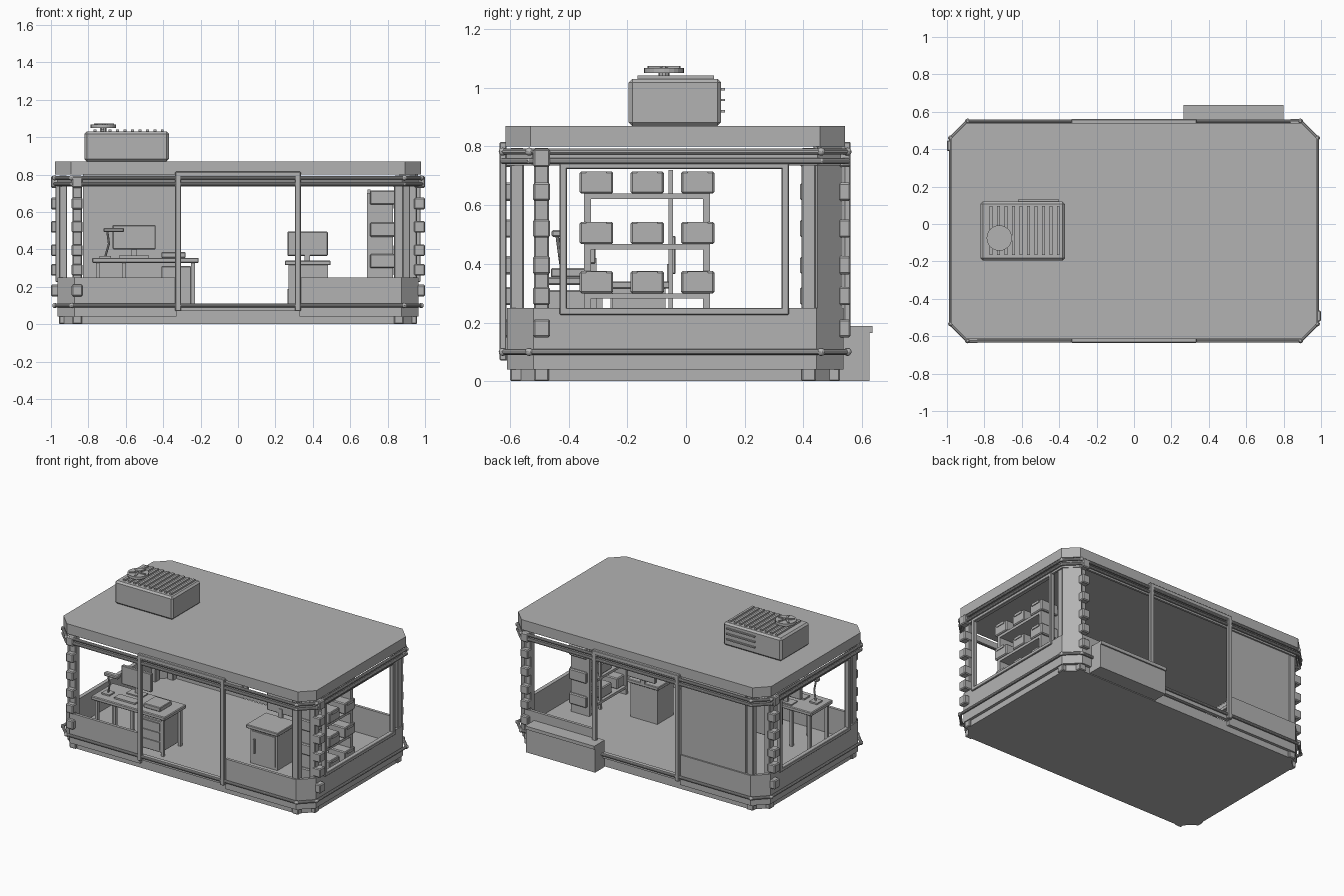
import bpy, bmesh, math
from mathutils import Matrix, Vector

cube = bpy.data.objects.get("Cube")
if cube:
    bpy.data.objects.remove(cube)

grey = bpy.data.materials.new("plain_grey")
grey.use_nodes = True
grey.diffuse_color = (0.45, 0.45, 0.45, 1)
grey.node_tree.nodes["Principled BSDF"].inputs["Base Color"].default_value = (0.45, 0.45, 0.45, 1)

MID = -0.037            # centre line of the cabin in y
HALF_X, HALF_Y, CUT = 0.955, 0.563, 0.085


def finish(name, bm, bevel=0):
    bmesh.ops.recalc_face_normals(bm, faces=bm.faces)
    mesh = bpy.data.meshes.new(name)
    bm.to_mesh(mesh)
    bm.free()
    obj = bpy.data.objects.new(name, mesh)
    mesh.materials.append(grey)
    bpy.context.collection.objects.link(obj)
    if bevel:
        mod = obj.modifiers.new("soft_edges", 'BEVEL')
        mod.width, mod.segments = bevel, 1
    return obj


def box(name, xs, ys, zs, bevel=0):
    bm = bmesh.new()
    lo, hi = Vector((xs[0], ys[0], zs[0])), Vector((xs[1], ys[1], zs[1]))
    size = hi - lo
    place = Matrix.Translation((lo + hi) / 2) @ Matrix.Diagonal((*map(abs, size), 1))
    bmesh.ops.create_cube(bm, size=1, matrix=place)
    return finish(name, bm, bevel)


def around(centre, half):
    return (centre - half, centre + half)


def side(s, a, b):
    return tuple(sorted((s * a, s * b)))


def octagon(hx, hy, cut):
    quarter = [(hx - cut, hy), (hx, hy - cut)]
    half = quarter + [(x, -y) for x, y in reversed(quarter)]
    return [(x, y + MID) for x, y in half + [(-x, -y) for x, y in half]]


def prism(name, outline, z0, z1):
    bm = bmesh.new()
    face = bm.faces.new([bm.verts.new((x, y, z0)) for x, y in outline])
    top = bmesh.ops.extrude_face_region(bm, geom=[face])["geom"]
    bmesh.ops.translate(bm, vec=(0, 0, z1 - z0), verts=[v for v in top if isinstance(v, bmesh.types.BMVert)])
    return finish(name, bm)


def strip(name, path, z0, z1, thick=0.02):
    bm = bmesh.new()
    low = [bm.verts.new((x, y, z0)) for x, y in path]
    high = [bm.verts.new((x, y, z1)) for x, y in path]
    for i in range(len(path) - 1):
        bm.faces.new((low[i], low[i + 1], high[i + 1], high[i]))
    obj = finish(name, bm)
    mod = obj.modifiers.new("thickness", 'SOLIDIFY')
    mod.thickness, mod.offset, mod.use_even_offset = thick, 0, True
    return obj


def rod(bm, a, b, radius):
    a, b = Vector(a), Vector(b)
    turn = (b - a).to_track_quat('Z', 'Y').to_matrix().to_4x4()
    bmesh.ops.create_cone(bm, cap_ends=True, segments=10, radius1=radius, radius2=radius,
                          depth=(b - a).length, matrix=Matrix.Translation((a + b) / 2) @ turn)


def pipe(name, points, radius, closed=False, ball=0):
    bm = bmesh.new()
    ends = points[1:] + points[:1] if closed else points[1:]
    for a, b in zip(points, ends):
        rod(bm, a, b, radius)
    for p in points:
        bmesh.ops.create_uvsphere(bm, u_segments=10, v_segments=6, radius=ball or radius,
                                  matrix=Matrix.Translation(p))
    obj = finish(name, bm)
    bpy.context.view_layer.objects.active = obj
    obj.select_set(True)
    bpy.ops.object.shade_smooth_by_angle()
    obj.select_set(False)


# Floor and roof
prism("floor_slab", octagon(0.945, 0.55, CUT), 0, 0.07)
prism("roof", octagon(0.978, 0.578, CUT), 0.80, 0.87)

# Low walls, split by the front and back doorways
front, back = MID - HALF_Y, MID + HALF_Y
for s, label in ((1, "left"), (-1, "right")):
    wall = [(s * 0.33, front), (s * (HALF_X - CUT), front), (s * HALF_X, front + CUT),
            (s * HALF_X, back - CUT), (s * (HALF_X - CUT), back), (s * 0.33, back)]
    strip(label + "_low_wall", wall, 0.04, 0.25)
corner = [(HALF_X - CUT, back), (HALF_X, back - CUT)]
strip("closed_corner_panel", corner, 0.25, 0.80)
box("back_wall_panel", (-0.83, -0.33), around(back - 0.01, 0.01), (0.25, 0.80))

# Corner posts with feet, and a column of blocks on one post of each corner
POST_Y = 0.455
block_z = (0.18, 0.29, 0.395, 0.52, 0.645, 0.76)
for sx in (1, -1):
    for sy in (1, -1):
        end_x = around(sx * 0.86, 0.025)
        end_y = tuple(MID + v for v in side(sy, 0.515, 0.562))
        flank_x = side(sx, 0.913, 0.958)
        flank_y = around(MID + sy * POST_Y, 0.025)
        box("end_post", end_x, end_y, (0, 0.795), 0.005)
        box("flank_post", flank_x, flank_y, (0, 0.795), 0.005)
        for z in block_z:
            zs = around(z, 0.031)
            if sx == sy:
                ys = tuple(MID + v for v in side(sy, 0.555, 0.598))
                box("post_block", around(sx * 0.86, 0.029), ys, zs, 0.006)
            else:
                box("post_block", side(sx, 0.94, 1.0), around(MID + sy * POST_Y, 0.029), zs, 0.006)

# Pipe rails running round the cabin, and the inner top beam
for z, ball in ((0.10, 0.014), (0.75, 0), (0.782, 0.014)):
    pipe("ring_rail", [(x, y, z) for x, y in octagon(0.98, 0.587, 0.09)], 0.01, True, ball)
ring = octagon(0.96, 0.567, CUT)
strip("top_beam", ring + ring[:1], 0.735, 0.775, 0.015)

# Door frames on front and back
for s, label in ((-1, "front"), (1, "back")):
    ys = around(MID + s * 0.586, 0.012)
    for x in (-0.32, 0.32):
        box(label + "_door_post", around(x, 0.016), ys, (0.07, 0.81), 0.004)
    box(label + "_door_header", (-0.336, 0.336), ys, (0.785, 0.815), 0.004)
    box(label + "_door_sill", (-0.33, 0.33), around(MID + s * 0.565, 0.012), (0.07, 0.105))

# Side window frames
for s in (1, -1):
    xs = side(s, 0.945, 0.975)
    for y in (-0.418, 0.338):
        box("window_side", xs, around(y, 0.012), (0.23, 0.74), 0.003)
    for z in (0.238, 0.735):
        box("window_bar", xs, (-0.43, 0.35), around(z, 0.012), 0.003)

# Step at the back
box("back_step", (0.265, 0.80), (0.52, 0.625), (0, 0.185))
box("step_tread", (0.265, 0.80), (0.52, 0.635), (0.165, 0.188))

# Roof cooling unit with slats, louvres and fan
box("cooler_body", (-0.82, -0.37), (-0.195, 0.12), (0.87, 1.03), 0.012)
for i in range(10):
    box("cooler_slat", around(-0.765 + i * 0.04, 0.008), (-0.165, 0.095), (1.025, 1.042))
for z in (0.92, 0.958, 0.995):
    box("cooler_louvre", (-0.62, -0.40), (0.11, 0.132), around(z, 0.004))
fan = Vector((-0.72, -0.075, 0))
bm = bmesh.new()
rod(bm, fan + Vector((0, 0, 1.03)), fan + Vector((0, 0, 1.068)), 0.018)
bmesh.ops.create_cone(bm, cap_ends=True, segments=24, radius1=0.068, radius2=0.068, depth=0.018,
                      matrix=Matrix.Translation(fan + Vector((0, 0, 1.058))))
for i in range(5):
    spin = Matrix.Rotation(math.tau * i / 5, 4, 'Z')
    shape = Matrix.Translation((0.032, 0, 1.069)) @ Matrix.Diagonal((0.05, 0.012, 0.008, 1))
    bmesh.ops.create_cube(bm, size=1, matrix=Matrix.Translation(fan) @ spin @ shape)
finish("cooler_fan", bm)

# Desk with drawers, monitor, lamp and laptop
box("desk_top", (-0.78, -0.21), (-0.51, -0.27), (0.328, 0.355), 0.005)
for x in (-0.75, -0.61, -0.24):
    for y in (-0.485, -0.295):
        box("desk_leg", around(x, 0.01), around(y, 0.01), (0.07, 0.33))
box("drawer_unit", (-0.41, -0.25), (-0.49, -0.29), (0.09, 0.31), 0.004)
for z in (0.135, 0.20, 0.265):
    box("drawer_front", (-0.40, -0.26), (-0.497, -0.488), around(z, 0.028))
box("monitor_screen", (-0.67, -0.44), around(-0.32, 0.012), (0.40, 0.53), 0.004)
box("monitor_stand", around(-0.555, 0.015), around(-0.315, 0.01), (0.355, 0.42))
box("monitor_foot", around(-0.555, 0.06), around(-0.32, 0.035), (0.355, 0.363))
box("keyboard", around(-0.555, 0.08), around(-0.43, 0.03), (0.355, 0.366))
box("paper_tray", (-0.41, -0.28), (-0.46, -0.33), (0.355, 0.385), 0.004)
pipe("lamp_arm", [(-0.71, -0.42, 0.36), (-0.69, -0.43, 0.43), (-0.70, -0.44, 0.505)], 0.006)
box("lamp_head", (-0.72, -0.61), around(-0.44, 0.018), (0.492, 0.515), 0.005)
box("lamp_foot", around(-0.71, 0.03), around(-0.42, 0.03), (0.355, 0.365))

# Cabinet with a screen on top
box("cabinet_body", (0.27, 0.48), (-0.25, -0.07), (0.07, 0.315))
box("cabinet_top", (0.25, 0.495), (-0.27, -0.05), (0.315, 0.34), 0.004)
box("cabinet_door", (0.285, 0.465), (-0.257, -0.249), (0.09, 0.30))
box("cabinet_handle", around(0.31, 0.005), (-0.27, -0.255), (0.15, 0.25))
box("cabinet_screen", (0.265, 0.48), (-0.06, -0.035), (0.365, 0.495), 0.004)
box("screen_stand", around(0.37, 0.015), (-0.065, -0.05), (0.33, 0.40))

# Shelf unit filled with storage boxes
for y in (-0.335, 0.07):
    box("shelf_end", (0.69, 0.83), around(y, 0.012), (0.07, 0.70))
box("shelf_divider", around(0.70, 0.008), around(-0.052, 0.008), (0.07, 0.72))
for z in (0.12, 0.29, 0.458, 0.63):
    box("shelf_board", (0.69, 0.83), (-0.345, 0.08), around(z, 0.009))
    for y in (-0.305, -0.132, 0.04):
        box("storage_box", (0.705, 0.84), around(y, 0.057), (z + 0.009, z + 0.085), 0.006)
        box("storage_lid_tab", (0.838, 0.845), around(y, 0.035), (z + 0.066, z + 0.084))
